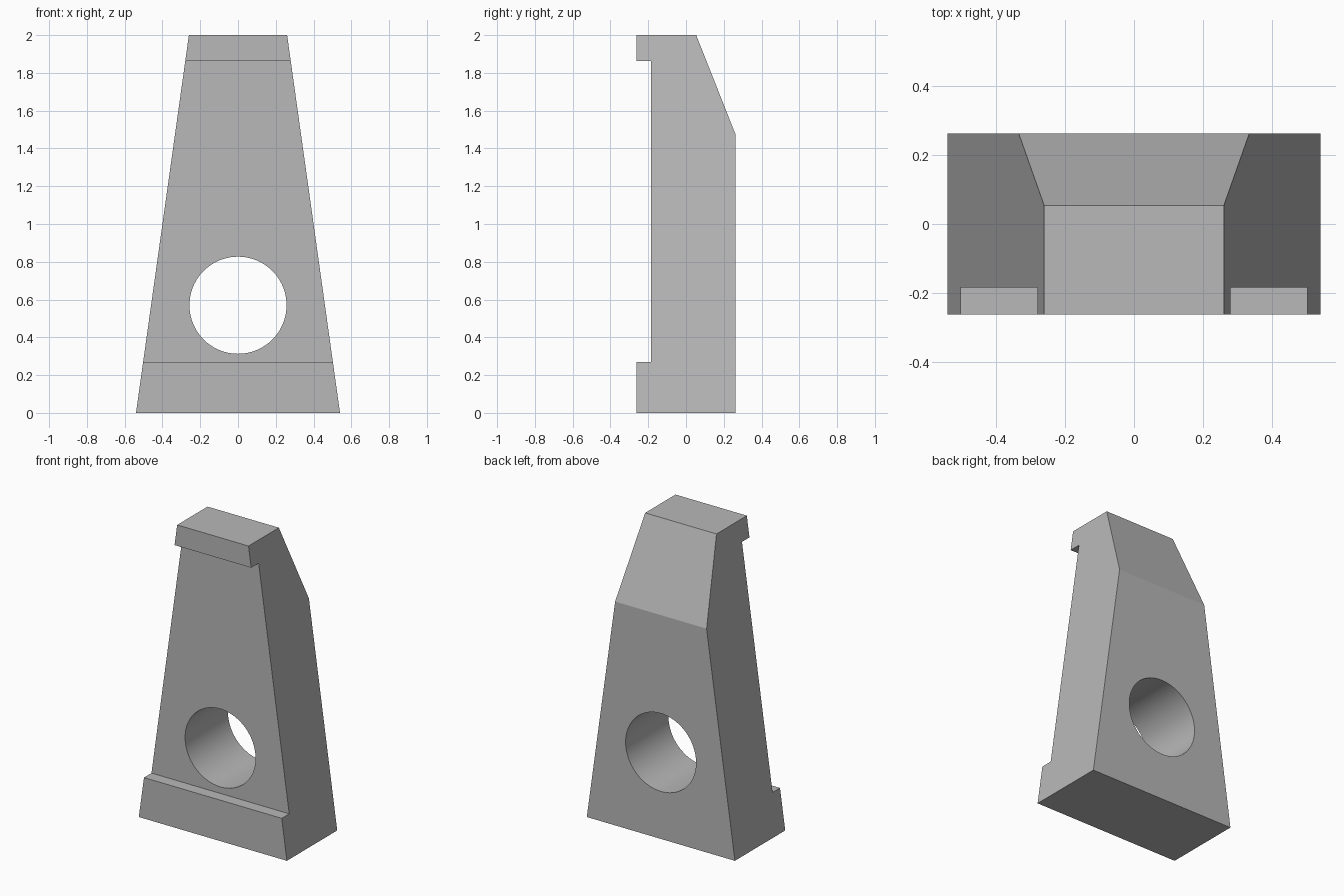
import bpy
import bmesh
from math import radians

default = bpy.data.objects.get("Cube")
if default:
    bpy.data.objects.remove(default, do_unlink=True)

# Plain grey finish
grey = bpy.data.materials.new("plain_grey")
grey.use_nodes = True
colour = (0.48, 0.48, 0.48, 1)
grey.diffuse_color = colour
grey.node_tree.nodes["Principled BSDF"].inputs["Base Color"].default_value = colour


def half_width(z):
    """The sides lean in evenly from the foot to the top."""
    return 0.54 - 0.14 * z


def tapered_extrusion(name, profile):
    """Span a (y, z) side profile between the two leaning sides."""
    bm = bmesh.new()
    left, right = ([bm.verts.new((s * half_width(z), y, z)) for y, z in profile]
                   for s in (1, -1))
    bm.faces.new(left)
    bm.faces.new(right[::-1])
    for i in range(len(profile)):
        j = (i + 1) % len(profile)
        bm.faces.new((left[i], right[i], right[j], left[j]))
    bmesh.ops.recalc_face_normals(bm, faces=bm.faces)
    mesh = bpy.data.meshes.new(name)
    bm.to_mesh(mesh)
    bm.free()
    obj = bpy.data.objects.new(name, mesh)
    bpy.context.collection.objects.link(obj)
    mesh.materials.append(grey)
    return obj


# Tapered block with a front lip at head and foot, and a sloped upper back
FRONT, RECESS, BACK = -0.262, -0.184, 0.262
block = tapered_extrusion("tapered_block", [
    (FRONT, 0), (BACK, 0), (BACK, 1.475), (0.054, 2), (FRONT, 2),
    (FRONT, 1.862), (RECESS, 1.862), (RECESS, 0.27), (FRONT, 0.27)])

# Round hole through the block
bpy.ops.mesh.primitive_cylinder_add(
    vertices=96, radius=0.257, depth=1, location=(0, 0, 0.57),
    rotation=(radians(90), 0, 0))
cutter = bpy.context.object
cutter.name = "hole_cutter"
cutter.hide_render = True
cutter.data.materials.append(grey)

hole = block.modifiers.new("round_hole", "BOOLEAN")
hole.operation = "DIFFERENCE"
hole.solver = "EXACT"
hole.object = cutter

bpy.ops.object.select_all(action="DESELECT")
block.select_set(True)
bpy.context.view_layer.objects.active = block
bpy.ops.object.modifier_apply(modifier=hole.name)
bpy.data.objects.remove(cutter, do_unlink=True)
bpy.ops.object.shade_smooth_by_angle(angle=radians(20))
